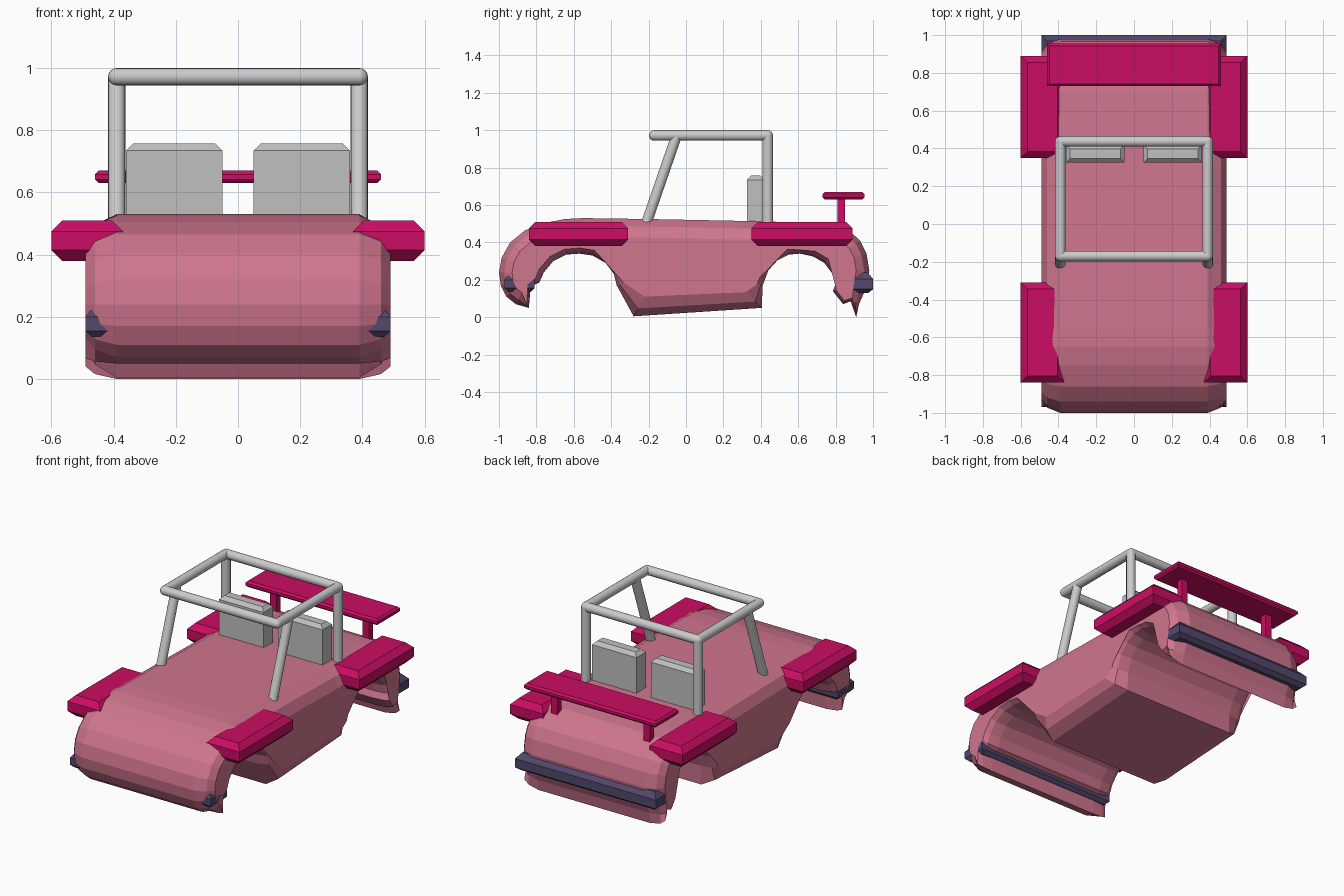
import bpy, bmesh
from mathutils import Vector

if "Cube" in bpy.data.objects:
    bpy.data.objects.remove(bpy.data.objects["Cube"])


def material(name, rgb):
    m = bpy.data.materials.new(name)
    m.diffuse_color = (*rgb, 1)
    m.use_nodes = True
    m.node_tree.nodes["Principled BSDF"].inputs["Base Color"].default_value = m.diffuse_color
    return m


PINK = material("dusty_pink", (0.63, 0.18, 0.27))
MAGENTA = material("magenta", (0.60, 0.004, 0.125))
PURPLE = material("dark_purple", (0.085, 0.065, 0.15))
TUBE = material("light_grey", (0.60, 0.60, 0.60))
SEAT = material("seat_grey", (0.52, 0.53, 0.52))


def finish(name, bm, mat):
    bmesh.ops.recalc_face_normals(bm, faces=bm.faces)
    me = bpy.data.meshes.new(name)
    bm.to_mesh(me)
    bm.free()
    me.materials.append(mat)
    ob = bpy.data.objects.new(name, me)
    bpy.context.collection.objects.link(ob)
    return ob


def loft(bm, rings):
    """Skin a list of equal-length point rings and cap both ends."""
    vs = [[bm.verts.new(p) for p in r] for r in rings]
    n = len(vs[0])
    for a, b in zip(vs, vs[1:]):
        for i in range(n):
            j = (i + 1) % n
            bm.faces.new((a[i], a[j], b[j], b[i]))
    caps = [bm.faces.new(vs[0]), bm.faces.new(vs[-1])]
    bmesh.ops.triangulate(bm, faces=[f for f in caps if n > 4])


def chamfer_box(name, x, y, z, bottom, top, mat):
    """Box whose lower and upper rims slope inward; bottom/top = (inset, height)."""
    levels = [(z[0], bottom[0]), (z[0] + bottom[1], 0), (z[1] - top[1], 0), (z[1], top[0])]
    if not bottom[1]:
        levels.pop(0)
    if not top[1]:
        levels.pop()
    bm = bmesh.new()
    loft(bm, [[(x[0] + d, y[0] + d, h), (x[1] - d, y[0] + d, h),
               (x[1] - d, y[1] - d, h), (x[0] + d, y[1] - d, h)] for h, d in levels])
    return finish(name, bm, mat)


def mirrored(x, s):
    return tuple(sorted((x[0] * s, x[1] * s)))


# Body: side outline (y, z) with the inset used toward the flanks
groups = [
    (0.07, [(-0.91, 0.07), (-0.96, 0.11), (-0.99, 0.17), (-1.0, 0.24), (-0.985, 0.32),
            (-0.94, 0.40), (-0.86, 0.465), (-0.75, 0.505), (-0.65, 0.525)]),
    (0.10, [(-0.55, 0.53), (-0.2, 0.525), (0.3, 0.515)]),
    (0.07, [(0.7, 0.505), (0.8, 0.495), (0.87, 0.465), (0.93, 0.41), (0.965, 0.34),
            (0.98, 0.25), (0.965, 0.16)]),
    (0.04, [(0.925, 0.07), (0.91, 0.0)]),
    (0.02, [(0.88, 0.085), (0.84, 0.07), (0.785, 0.14), (0.80, 0.18)]),
    (0.03, [(0.785, 0.23), (0.74, 0.29), (0.68, 0.325), (0.61, 0.34), (0.55, 0.335),
            (0.49, 0.305), (0.44, 0.25), (0.41, 0.17)]),
    (0.12, [(0.405, 0.05), (-0.28, 0.005)]),
    (0.04, [(-0.37, 0.17)]),
    (0.03, [(-0.385, 0.23), (-0.43, 0.29), (-0.50, 0.33), (-0.57, 0.34), (-0.64, 0.335),
            (-0.71, 0.30), (-0.76, 0.24), (-0.785, 0.185)]),
    (0.02, [(-0.83, 0.165), (-0.84, 0.05)]),
]
outline = [(Vector(p), d) for d, pts in groups for p in pts]


def body_ring(x, k):
    ring = []
    for i, (p, d) in enumerate(outline):
        a = (p - outline[i - 1][0]).normalized()
        b = (outline[(i + 1) % len(outline)][0] - p).normalized()
        t = (a + b).normalized()
        q = p + Vector((t.y, -t.x)) * d * k
        ring.append((x, q.x, q.y))
    return ring


bm = bmesh.new()
loft(bm, [body_ring(x, k) for x, k in
          ((-0.49, 1), (-0.46, 0.4), (-0.39, 0), (0.39, 0), (0.46, 0.4), (0.49, 1))])
finish("body", bm, PINK)

# Fenders, seats and wing struts on both sides
for s, side in ((-1, "left"), (1, "right")):
    rim = (0.035, 0.035)
    for end, y in (("front", (-0.84, -0.31)), ("rear", (0.35, 0.89))):
        chamfer_box(f"{end}_fender_{side}", mirrored((0.37, 0.6), s), y, (0.38, 0.51),
                    rim, rim, MAGENTA)
    chamfer_box(f"seat_{side}", mirrored((0.05, 0.36), s), (0.325, 0.42), (0.48, 0.757),
                (0, 0), (0.022, 0.022), SEAT)
    chamfer_box(f"wing_strut_{side}", mirrored((0.30, 0.345), s), (0.81, 0.85), (0.45, 0.645),
                (0, 0), (0, 0), MAGENTA)

# Rear wing
chamfer_box("rear_wing", (-0.46, 0.46), (0.73, 0.955), (0.63, 0.67),
            (0.012, 0.012), (0.012, 0.012), MAGENTA)

# Bumpers
chamfer_box("front_bumper", (-0.49, 0.49), (-0.97, -0.81), (0.135, 0.225),
            (0.02, 0.02), (0.02, 0.025), PURPLE)
chamfer_box("rear_bumper", (-0.49, 0.49), (0.87, 1.0), (0.13, 0.24),
            (0.025, 0.02), (0.03, 0.035), PURPLE)

# Roll cage: round tubes with ball joints
R = 0.028
bm = bmesh.new()


def tube(a, b):
    a, b = Vector(a), Vector(b)
    rot = (b - a).to_track_quat('Z', 'Y').to_matrix().to_4x4()
    rot.translation = (a + b) / 2
    bmesh.ops.create_cone(bm, cap_ends=True, segments=16, radius1=R, radius2=R,
                          depth=(b - a).length, matrix=rot)


def joint(p):
    vs = bmesh.ops.create_uvsphere(bm, u_segments=16, v_segments=8, radius=R)["verts"]
    bmesh.ops.translate(bm, verts=vs, vec=p)


TOP, FRONT, BACK = 0.972, -0.17, 0.437
for x in (-0.39, 0.39):
    tube((x, FRONT, TOP), (x, BACK, TOP))
    tube((x, BACK, 0.45), (x, BACK, TOP))
    tube((x, -0.22, 0.48), (x, -0.05, TOP))
    joint((x, FRONT, TOP))
    joint((x, BACK, TOP))
for y in (FRONT, BACK):
    tube((-0.39, y, TOP), (0.39, y, TOP))
cage = finish("roll_cage", bm, TUBE)
bpy.ops.object.select_all(action='DESELECT')
cage.select_set(True)
bpy.context.view_layer.objects.active = cage
bpy.ops.object.shade_smooth_by_angle()
